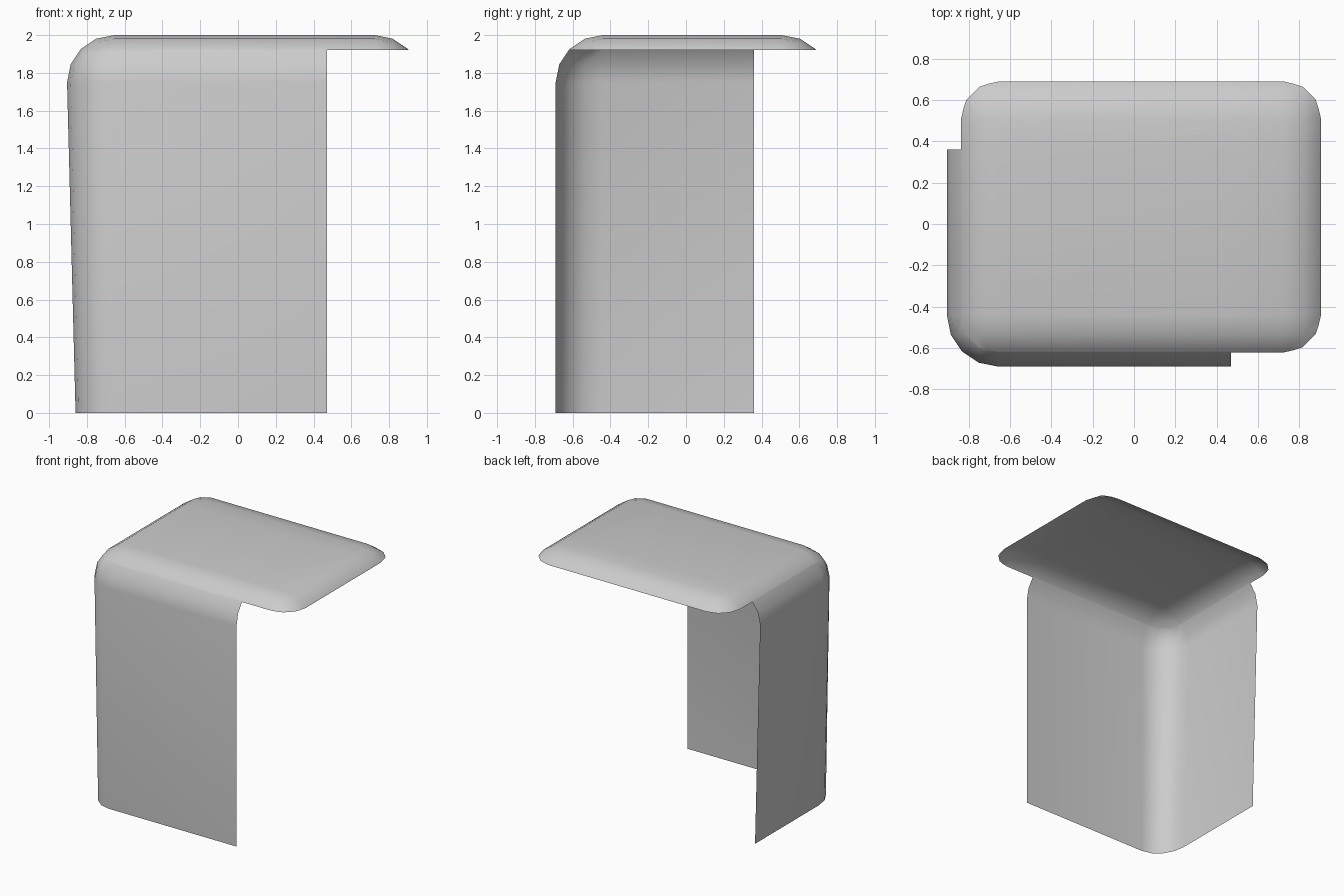
import bpy
import bmesh
import math

cube = bpy.data.objects.get("Cube")
if cube:
    bpy.data.objects.remove(cube, do_unlink=True)

# Full block before trimming
LEFT, RIGHT = -0.905, 0.973
FRONT, BACK = -0.69, 0.758
HEIGHT, RADIUS = 2.0, 0.25
# Trim lines of the two walls and the lid rim
WALL_X, WALL_Y, RIM_Z = 0.47, 0.36, 1.92
BASE_TAPER = 0.82

grey = bpy.data.materials.new("plain grey")
grey.use_nodes = True
color = (0.6, 0.6, 0.6, 1)
grey.diffuse_color = color
grey.node_tree.nodes["Principled BSDF"].inputs["Base Color"].default_value = color

# Block with rounded upright and top edges
bm = bmesh.new()
bmesh.ops.create_cube(bm, size=1)
for v in bm.verts:
    v.co.x = LEFT if v.co.x < 0 else RIGHT
    v.co.y = FRONT if v.co.y < 0 else BACK
    v.co.z = 0 if v.co.z < 0 else HEIGHT
rounded = [e for e in bm.edges if max(v.co.z for v in e.verts) > 1]
bmesh.ops.bevel(bm, geom=rounded, offset=RADIUS, offset_type='OFFSET',
                segments=4, profile=0.5, affect='EDGES')

# Cut along the trim lines, keep the lid and two joined walls
for co, no in (((WALL_X, 0, 0), (1, 0, 0)),
               ((0, WALL_Y, 0), (0, 1, 0)),
               ((0, 0, RIM_Z), (0, 0, 1))):
    bmesh.ops.bisect_plane(bm, geom=bm.verts[:] + bm.edges[:] + bm.faces[:],
                           plane_co=co, plane_no=no)


def trimmed(face):
    c = face.calc_center_median()
    beyond_walls = c.x > WALL_X or c.y > WALL_Y
    return c.z < 0.01 or (c.z < RIM_Z and beyond_walls)


bmesh.ops.delete(bm, geom=[f for f in bm.faces if trimmed(f)], context='FACES')

# Side wall leans inward toward the base
pivot = LEFT + RADIUS
for v in bm.verts:
    if v.co.z < 0.01 and v.co.x < pivot:
        v.co.x = pivot + (v.co.x - pivot) * BASE_TAPER

mesh = bpy.data.meshes.new("corner_cover")
bm.to_mesh(mesh)
bm.free()
mesh.materials.append(grey)
cover = bpy.data.objects.new("corner_cover", mesh)
bpy.context.collection.objects.link(cover)

# Smooth shading across the rounded edges
bpy.context.view_layer.objects.active = cover
cover.select_set(True)
bpy.ops.object.shade_smooth_by_angle(angle=math.radians(40))
